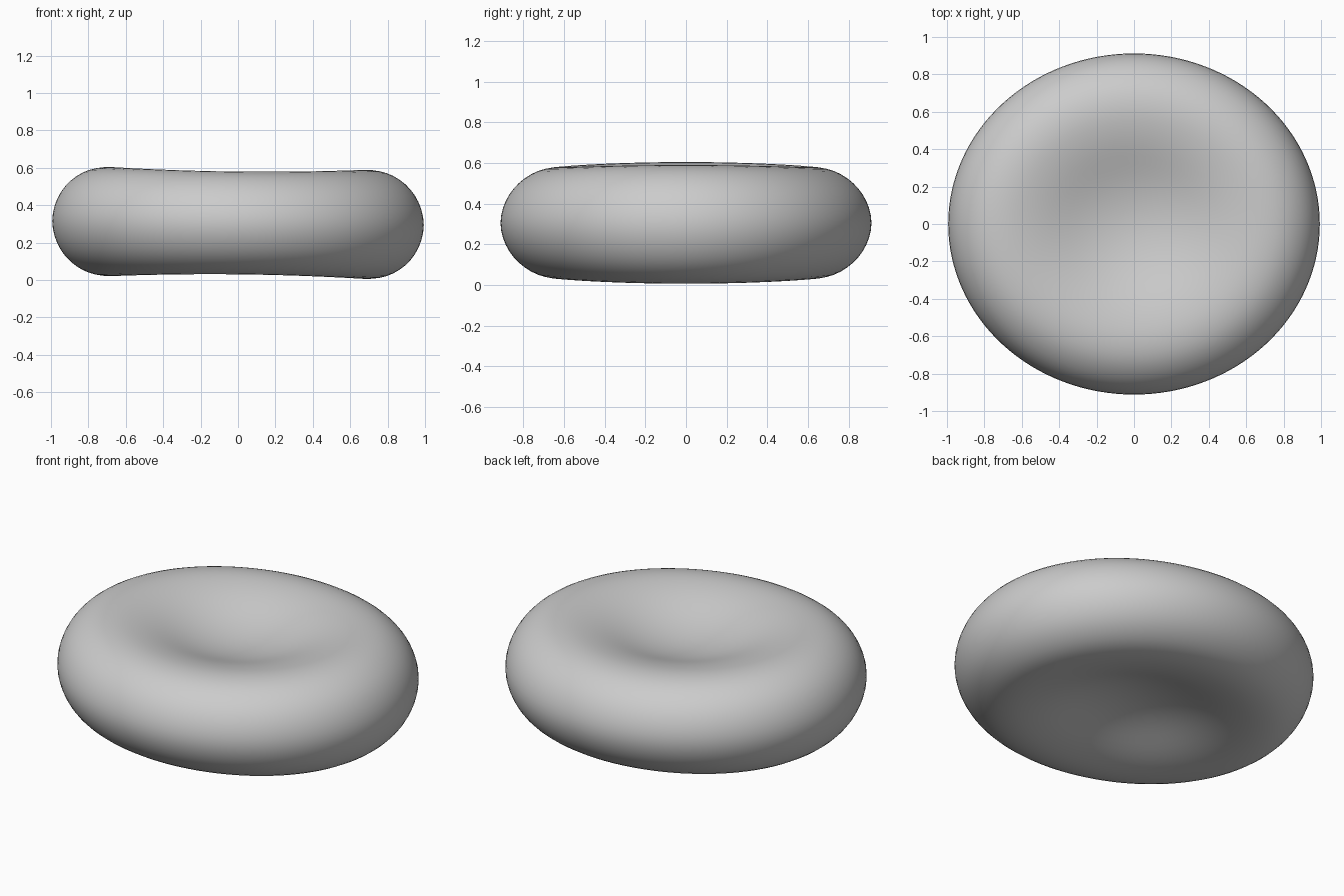
import bpy
import bmesh
import math

cube = bpy.data.objects.get("Cube")
if cube:
    bpy.data.objects.remove(cube, do_unlink=True)

# Plain grey material
grey = bpy.data.materials.new("soft grey")
grey.use_nodes = True
colour = (0.6, 0.6, 0.6, 1)
grey.diffuse_color = colour
grey.node_tree.nodes["Principled BSDF"].inputs["Base Color"].default_value = colour

SEGMENTS = 64
MIDDLE = 0.305
# Half profile from dimple centre to rim: radius, half thickness
HALF = [(0.1, 0.155), (0.2, 0.17), (0.3, 0.195), (0.4, 0.227), (0.5, 0.256),
        (0.6, 0.273), (0.68, 0.277), (0.76, 0.267), (0.83, 0.243),
        (0.9, 0.197), (0.95, 0.142), (0.985, 0.075)]
CENTRE = 0.15
profile = HALF + [(1, 0)] + [(r, -h) for r, h in reversed(HALF)]


def place(radius, height, angle):
    """Oval ring point, slightly thicker along x and gently tilted."""
    x = radius * math.cos(angle)
    y = radius * math.sin(angle) * 0.918
    swell = 1 + 0.06 * radius * radius * math.cos(angle) ** 2 / 0.45
    return x, y, MIDDLE + height * swell - 0.011 * x


# Dimpled disc, spun from the profile
bm = bmesh.new()
rings = [[bm.verts.new(place(r, h, math.tau * i / SEGMENTS)) for i in range(SEGMENTS)]
         for r, h in profile]
for upper, lower in zip(rings, rings[1:]):
    for i in range(SEGMENTS):
        j = (i + 1) % SEGMENTS
        bm.faces.new((upper[i], lower[i], lower[j], upper[j]))
for ring, height in ((rings[0], CENTRE), (rings[-1], -CENTRE)):
    hub = bm.verts.new((0, 0, MIDDLE + height))
    for i in range(SEGMENTS):
        bm.faces.new((hub, ring[i], ring[(i + 1) % SEGMENTS]))
bmesh.ops.recalc_face_normals(bm, faces=bm.faces)

mesh = bpy.data.meshes.new("dimpled_disc")
bm.to_mesh(mesh)
bm.free()
mesh.materials.append(grey)
disc = bpy.data.objects.new("dimpled_disc", mesh)
bpy.context.collection.objects.link(disc)

# Smooth rounded surface
for polygon in mesh.polygons:
    polygon.use_smooth = True
smooth = disc.modifiers.new("soft surface", "SUBSURF")
smooth.levels = smooth.render_levels = 1
